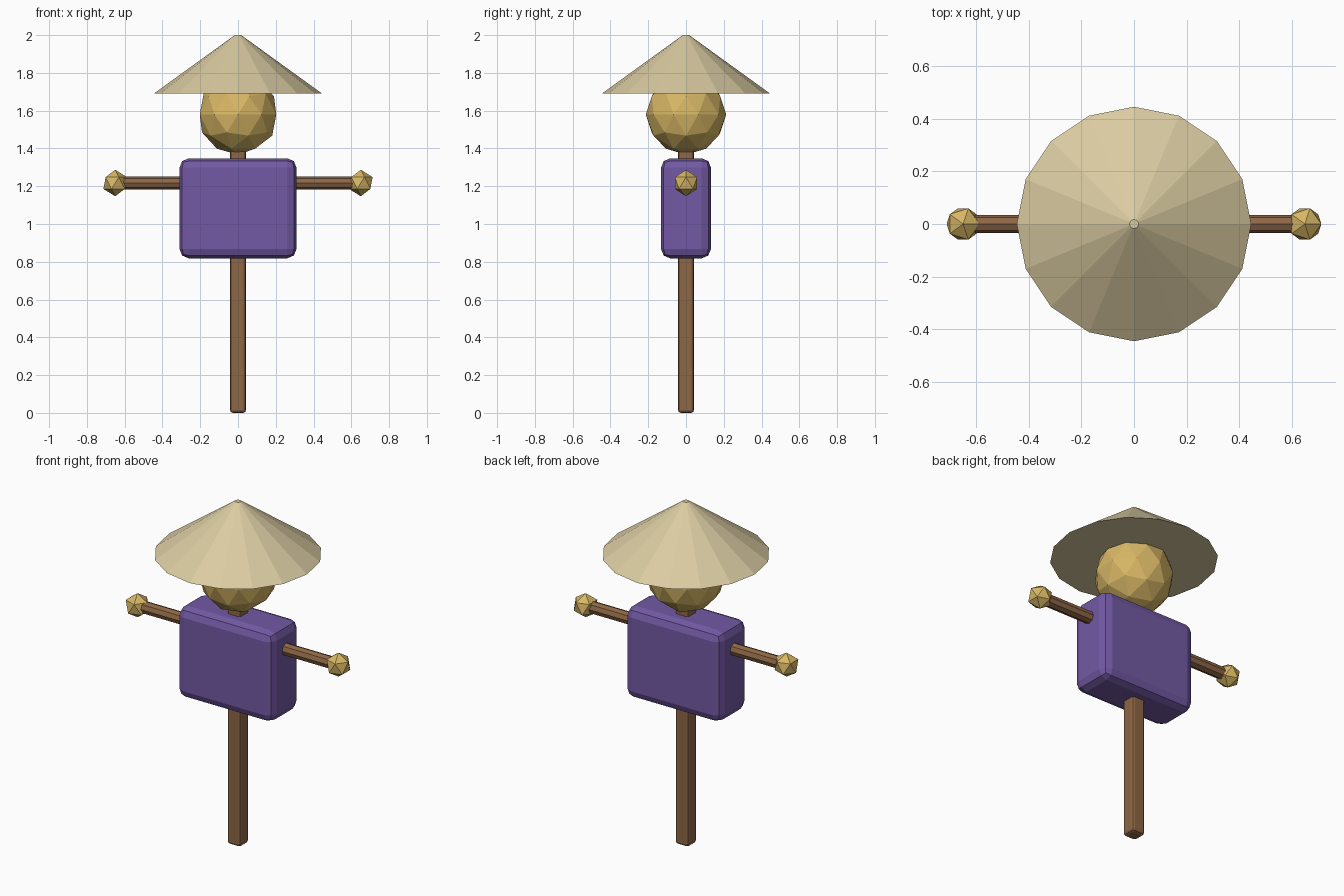
import bpy
from math import pi

if "Cube" in bpy.data.objects:
    bpy.data.objects.remove(bpy.data.objects["Cube"])


def material(name, rgb):
    m = bpy.data.materials.new(name)
    m.diffuse_color = (*rgb, 1)
    m.use_nodes = True
    m.node_tree.nodes["Principled BSDF"].inputs["Base Color"].default_value = m.diffuse_color
    return m


wood = material("wood", (0.27, 0.135, 0.06))
cloth = material("purple_cloth", (0.17, 0.10, 0.37))
straw = material("straw", (0.68, 0.47, 0.13))
woven = material("woven_straw", (0.70, 0.60, 0.36))


def finish(name, mat):
    ob = bpy.context.object
    ob.name = name
    ob.data.materials.append(mat)
    return ob


def rounded_box(name, size, z, bevel, mat):
    bpy.ops.mesh.primitive_cube_add(size=1, location=(0, 0, z))
    ob = finish(name, mat)
    ob.scale = size
    bpy.ops.object.transform_apply(location=False, rotation=False, scale=True)
    mod = ob.modifiers.new("bevel", "BEVEL")
    mod.width, mod.segments = bevel, 2
    return ob


def straw_ball(name, radius, detail, location):
    bpy.ops.mesh.primitive_ico_sphere_add(
        subdivisions=detail, radius=radius, location=location)
    return finish(name, straw)


# Upright post and stuffed shirt
rounded_box("post", (0.085, 0.085, 1.45), 0.725, 0.015, wood)
rounded_box("torso", (0.62, 0.265, 0.53), 1.083, 0.05, cloth)

# Crossbar through the shirt
bpy.ops.mesh.primitive_cylinder_add(
    vertices=8, radius=0.035, depth=1.3, location=(0, 0, 1.217),
    rotation=(0, pi / 2, 0))
finish("arm_bar", wood)

# Straw hands and head
for side, x in (("left", -0.65), ("right", 0.65)):
    straw_ball(side + "_hand", 0.07, 1, (x, 0, 1.217))
straw_ball("head", 0.213, 2, (0, 0, 1.58))

# Conical hat
bpy.ops.mesh.primitive_cone_add(
    vertices=16, radius1=0.446, radius2=0.017, depth=0.31,
    location=(0, 0, 1.845))
finish("hat", woven)
